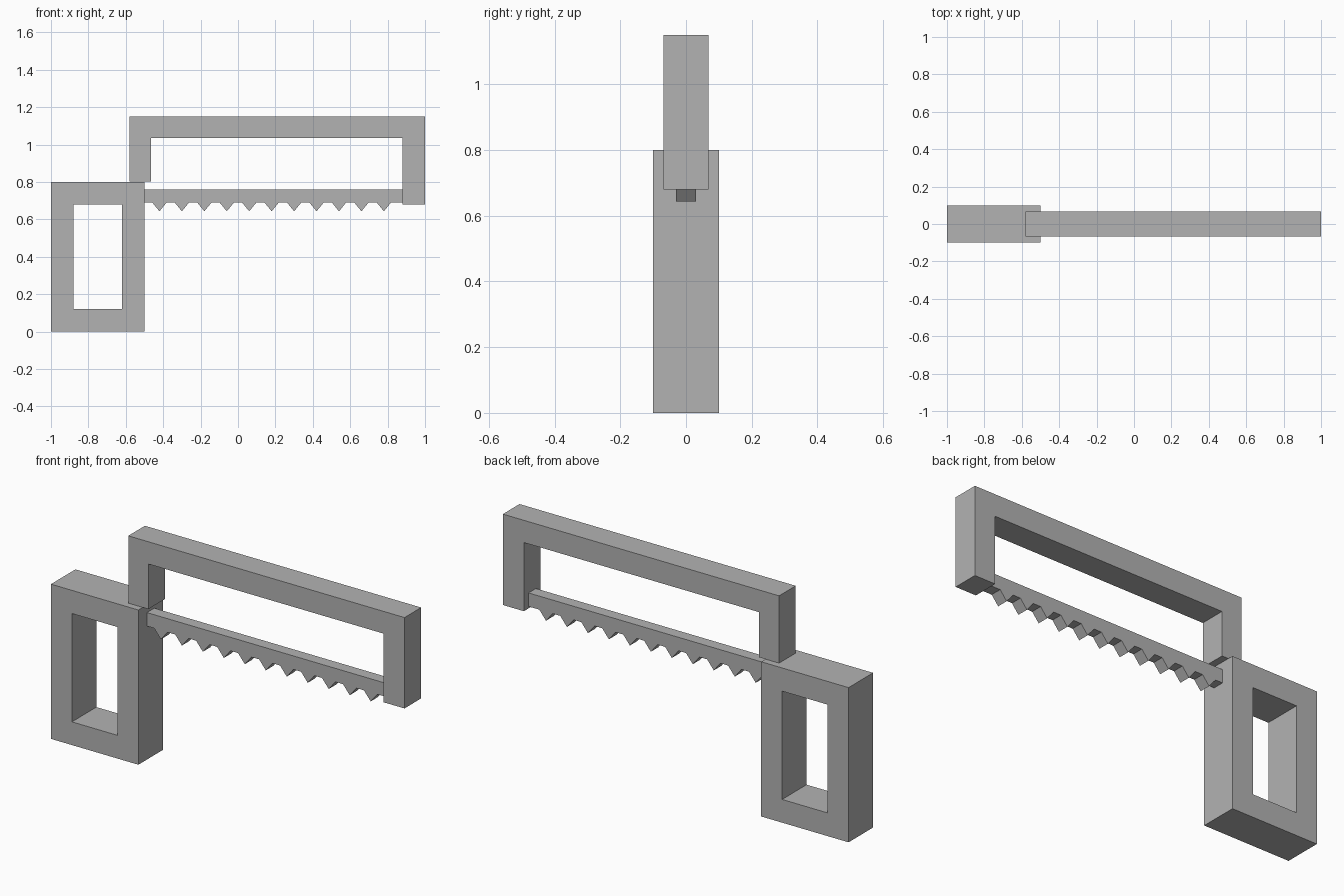
import bpy

if "Cube" in bpy.data.objects:
    bpy.data.objects.remove(bpy.data.objects["Cube"])

grey = bpy.data.materials.new("plain grey")
grey.diffuse_color = (0.45, 0.45, 0.45, 1.0)
grey.use_nodes = True
grey.node_tree.nodes["Principled BSDF"].inputs["Base Color"].default_value = grey.diffuse_color


def prism(name, points, faces, half):
    """Extrude flat (x, z) faces, listed anticlockwise, to y = -half..half."""
    n = len(points)
    verts = [(x, y, z) for y in (-half, half) for x, z in points]
    edges = {(f[i], f[(i + 1) % len(f)]) for f in faces for i in range(len(f))}
    rim = [e for e in edges if e[::-1] not in edges]
    all_faces = [tuple(f) for f in faces]
    all_faces += [tuple(i + n for i in reversed(f)) for f in faces]
    all_faces += [(b, a, a + n, b + n) for a, b in rim]
    mesh = bpy.data.meshes.new(name)
    mesh.from_pydata(verts, [], all_faces)
    mesh.update()
    mesh.materials.append(grey)
    obj = bpy.data.objects.new(name, mesh)
    bpy.context.collection.objects.link(obj)
    return obj


def rect(x0, x1, z0, z1):
    return [(x0, z0), (x1, z0), (x1, z1), (x0, z1)]


# Handle: rectangular ring
ring = [(i, (i + 1) % 4, (i + 1) % 4 + 4, i + 4) for i in range(4)]
prism("handle", rect(-1, -0.5, 0, 0.8) + rect(-0.88, -0.62, 0.12, 0.68), ring, 0.1)

# Frame: bar with a short rear leg and a long front leg
frame = [(-0.58, 0.802), (-0.465, 0.802), (-0.465, 1.035), (0.88, 1.035),
         (0.88, 0.68), (1, 0.68), (1, 1.15), (-0.58, 1.15)]
quads = [(0, 1, 2, 7), (2, 3, 6, 7), (3, 4, 5, 6)]
prism("frame", frame, quads, 0.068)

# Blade: thin strip between handle and front leg
prism("blade", rect(-0.5, 0.88, 0.69, 0.76), [(0, 1, 2, 3)], 0.03)

# Teeth: row of triangular prisms under the blade
for i in range(11):
    x = -0.42 + 0.12 * i
    prism(f"tooth_{i + 1}", [(x - 0.04, 0.692), (x, 0.643), (x + 0.04, 0.692)],
          [(0, 1, 2)], 0.03)
